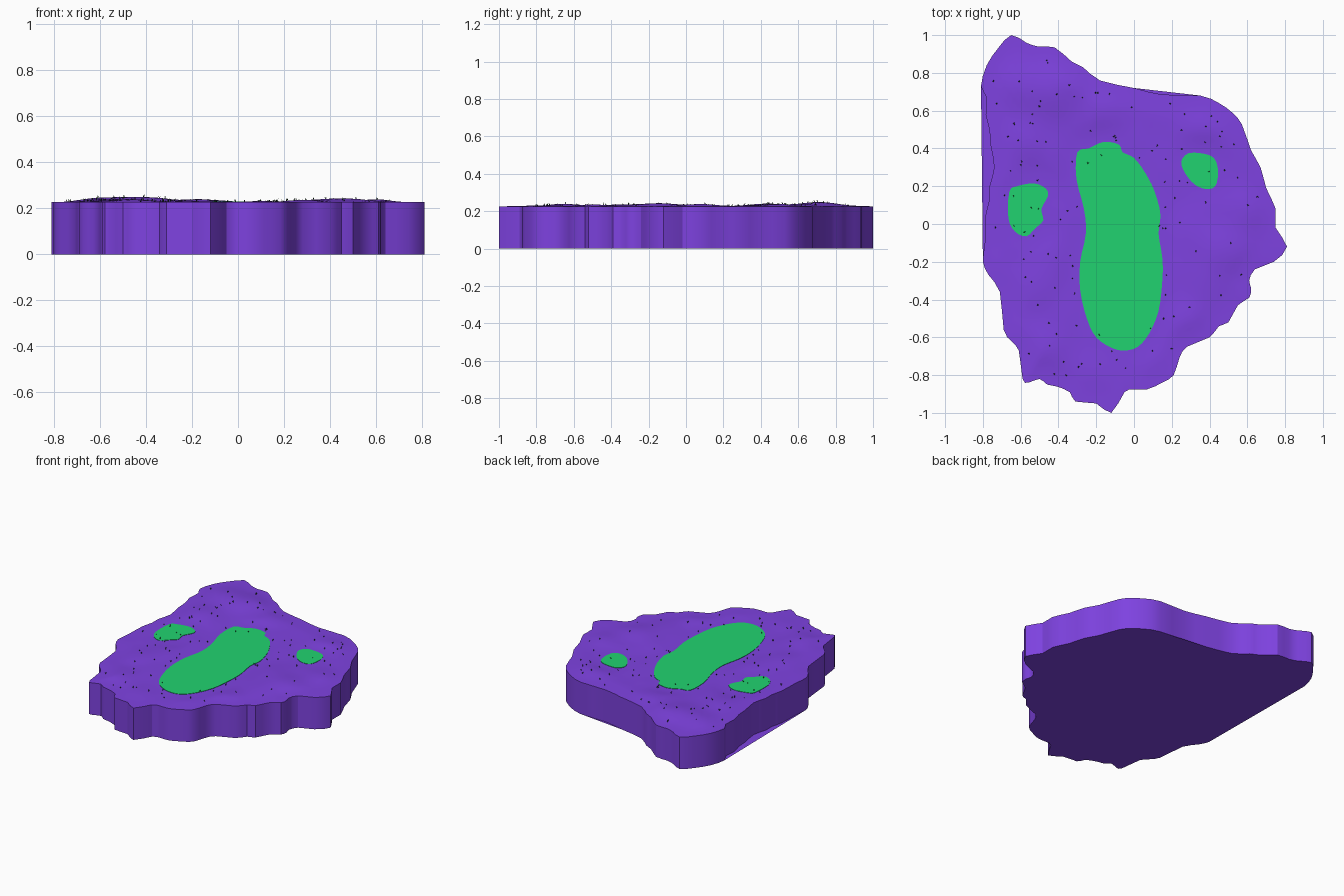
import bpy, bmesh, math, random
from mathutils import Vector
from mathutils.geometry import intersect_point_line

if "Cube" in bpy.data.objects:
    bpy.data.objects.remove(bpy.data.objects["Cube"])

random.seed(4)
EDGE_Z, WATER_Z = 0.226, 0.2285

SHORE = [(-.65, 1), (-.72, .93), (-.78, .84), (-.81, .73), (-.78, .67), (-.785, .58), (-.765, .5),
         (-.76, .42), (-.74, .3), (-.765, .2), (-.765, .13), (-.785, .05), (-.79, -.1), (-.8, -.2),
         (-.77, -.27), (-.71, -.36), (-.69, -.56), (-.65, -.62), (-.61, -.67), (-.59, -.82),
         (-.56, -.84), (-.5, -.82), (-.46, -.85), (-.41, -.86), (-.34, -.89), (-.31, -.94),
         (-.2, -.95), (-.12, -1), (-.05, -.89), (0, -.875), (.07, -.875), (.15, -.84), (.21, -.8),
         (.24, -.71), (.28, -.65), (.4, -.6), (.45, -.54), (.5, -.52), (.55, -.43), (.61, -.39),
         (.62, -.34), (.61, -.3), (.64, -.24), (.74, -.2), (.81, -.12), (.75, -.02), (.75, .08),
         (.7, .19), (.67, .3), (.62, .39), (.57, .53), (.52, .59), (.45, .64), (.35, .68),
         (.15, .685), (0, .72), (-.18, .76), (-.27, .83), (-.33, .86), (-.42, .935), (-.51, .94),
         (-.57, .96)]
POOLS = {
    "main_pool": [(-.3, .38), (-.305, .24), (-.265, .08), (-.255, -.05), (-.285, -.2), (-.285, -.35),
                  (-.25, -.5), (-.2, -.6), (-.12, -.655), (-.05, -.67), (.02, -.65), (.08, -.58),
                  (.13, -.46), (.15, -.3), (.15, -.18), (.13, -.05), (.14, .05), (.11, .17),
                  (.06, .27), (0, .35), (-.06, .38), (-.08, .42), (-.16, .435), (-.24, .4)],
    "left_pool": [(-.62, .2), (-.66, .17), (-.665, .03), (-.63, -.04), (-.57, -.065), (-.52, -.02),
                  (-.48, .02), (-.49, .08), (-.455, .15), (-.47, .19), (-.53, .215)],
    "right_pool": [(.29, .375), (.25, .33), (.27, .27), (.32, .21), (.38, .185), (.43, .2),
                   (.445, .27), (.43, .34), (.38, .37)]}
# Low hills: x, y, radius, height
HILLS = [(-.38, .72, .14, .018), (-.58, .72, .12, .016), (-.15, .6, .1, .01), (.42, -.15, .16, .013),
         (.42, .5, .15, .009), (-.5, -.65, .13, .009), (-.5, -.3, .13, .007), (-.55, .42, .13, .01),
         (.3, -.5, .1, .006), (.6, .1, .1, .008)]


def material(name, color):
    m = bpy.data.materials.new(name)
    m.diffuse_color = (*color, 1)
    m.use_nodes = True
    m.node_tree.nodes["Principled BSDF"].inputs["Base Color"].default_value = m.diffuse_color
    return m


def make_object(name, bm, mat):
    me = bpy.data.meshes.new(name)
    bm.to_mesh(me)
    bm.free()
    me.materials.append(mat)
    ob = bpy.data.objects.new(name, me)
    bpy.context.collection.objects.link(ob)
    return ob


def curve(pts, steps):
    # closed Catmull-Rom through the points
    p = [Vector(q) for q in pts]
    n, out = len(p), []
    for i in range(n):
        a, b, c, d = p[i - 1], p[i], p[(i + 1) % n], p[(i + 2) % n]
        for s in range(steps):
            t = s / steps
            out.append(.5 * (2 * b + (c - a) * t + (2 * a - 5 * b + 4 * c - d) * t * t
                             + (3 * b - a - 3 * c + d) * t ** 3))
    return out


def inside(p, poly):
    hit = False
    for i, b in enumerate(poly):
        a = poly[i - 1]
        if (a[1] > p.y) != (b[1] > p.y) and p.x < (b[0] - a[0]) * (p.y - a[1]) / (b[1] - a[1]) + a[0]:
            hit = not hit
    return hit


def distance(p, poly):
    best = 9
    for i, b in enumerate(poly):
        a = Vector(poly[i - 1])
        q, t = intersect_point_line(p, a, Vector(b))
        q = a.lerp(Vector(b), min(1, max(0, t)))
        best = min(best, (p - q.to_2d()).length)
    return best


def height(p):
    # hills fade out at the shore and around the pools
    fade = min(1, distance(p, SHORE) / .12)
    for poly in POOLS.values():
        fade = 0 if inside(p, poly) else min(fade, max(0, distance(p, poly) - .02) / .1)
    h = .003 + .002 * math.sin(17 * p.x + 5 * p.y) * math.sin(19 * p.y - 4 * p.x)
    for x, y, r, k in HILLS:
        h += k * math.exp(-((p.x - x) ** 2 + (p.y - y) ** 2) / r ** 2)
    return EDGE_Z + h * fade


purple = material("ground_purple", (.21, .055, .75))
green = material("pool_green", (.015, .65, .16))
dark = material("grass_dark_green", (.01, .06, .01))

# Ground slab: rings shrinking to the centre, vertical walls, flat underside
bm = bmesh.new()
shore = curve(SHORE, 2)
n, RINGS, center = len(shore), 28, Vector((-.1, 0))
rings = [[bm.verts.new((p.x, p.y, 0)) for p in shore]]
for k in range(RINGS):
    row = []
    for p in shore:
        q = center.lerp(p, 1 - k / RINGS)
        row.append(bm.verts.new((q.x, q.y, height(q) if k else EDGE_Z)))
    rings.append(row)
tip = bm.verts.new((center.x, center.y, height(center)))
for lower, upper in zip(rings, rings[1:]):
    for i in range(n):
        j = (i + 1) % n
        bm.faces.new((lower[i], lower[j], upper[j], upper[i]))
for i in range(n):
    bm.faces.new((rings[-1][i], rings[-1][(i + 1) % n], tip))
# The underside bridges the shallow bays on the left and back
base = [v for i, v in enumerate(rings[0]) if not (6 < i < 26 or 106 < i < 110)]
bm.faces.new(base[::-1])
ground = make_object("ground", bm, purple)

# Pools: thin flat sheets
for name, pts in POOLS.items():
    bm = bmesh.new()
    f = bm.faces.new([bm.verts.new((p.x, p.y, EDGE_Z - .006)) for p in curve(pts, 3)])
    top = bmesh.ops.extrude_face_region(bm, geom=[f])
    for v in top["geom"]:
        if isinstance(v, bmesh.types.BMVert):
            v.co.z = WATER_Z
    bmesh.ops.recalc_face_normals(bm, faces=bm.faces)
    make_object(name, bm, green)

# Grass: small scattered tufts of pointed blades
bm = bmesh.new()
count = 0
while count < 120:
    p = Vector((random.uniform(-.8, .8), random.uniform(-1, 1)))
    if not inside(p, SHORE) or distance(p, SHORE) < .04:
        continue
    if inside(p, POOLS["main_pool"]) and -.5 < p.y < .3:
        continue
    count += 1
    z = height(p)
    for b in range(4):
        a = random.uniform(0, 6.28)
        d = Vector((math.cos(a), math.sin(a), 0))
        s = Vector((-d.y, d.x, 0)) * .0025
        o = Vector((p.x, p.y, z))
        h = random.uniform(.006, .014)
        bm.faces.new([bm.verts.new(c) for c in (o - s, o + s, o + d * .006 + Vector((0, 0, h)))])
make_object("grass_tufts", bm, dark)

bpy.context.view_layer.objects.active = ground
ground.select_set(True)
bpy.ops.object.shade_smooth_by_angle(angle=math.radians(30))
